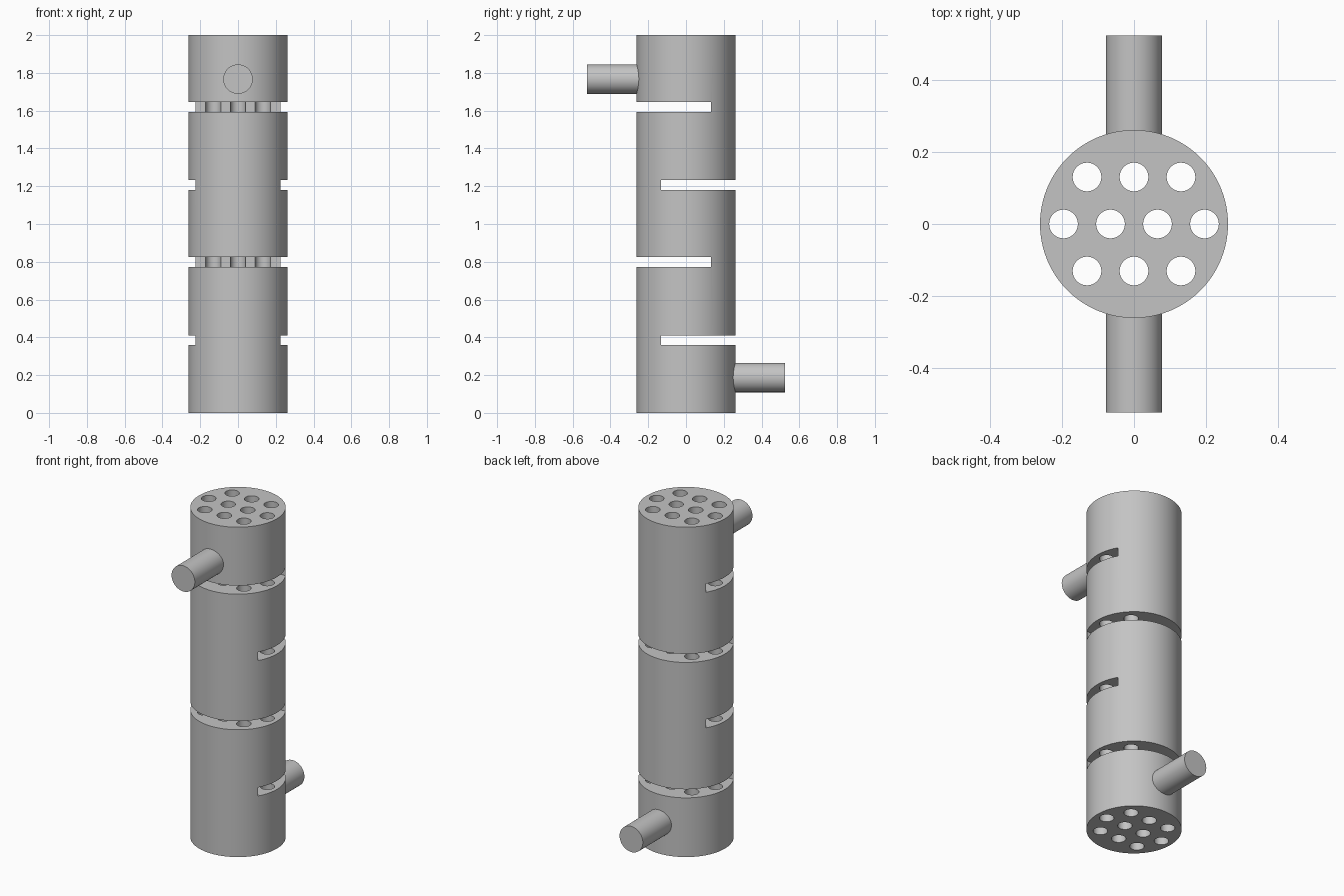
import bpy
from math import radians

if "Cube" in bpy.data.objects:
    bpy.data.objects.remove(bpy.data.objects["Cube"], do_unlink=True)

HEIGHT = 2.0
RADIUS = 0.262
HOLE_RADIUS = 0.04
SLOT_HEIGHT = 0.052
SLOT_REACH = 0.132

grey = bpy.data.materials.new("plain_grey")
grey.use_nodes = True
grey.diffuse_color = (0.55, 0.55, 0.55, 1)
grey.node_tree.nodes["Principled BSDF"].inputs["Base Color"].default_value = grey.diffuse_color


def finish(name):
    obj = bpy.context.object
    obj.name = name
    obj.data.materials.append(grey)
    return obj


def cylinder(name, radius, depth, location, sides, tilt=0):
    bpy.ops.mesh.primitive_cylinder_add(vertices=sides, radius=radius, depth=depth,
                                        location=location, rotation=(tilt, 0, 0))
    return finish(name)


def cut(target, cutter):
    cutter.hide_render = True
    mod = target.modifiers.new("cut", "BOOLEAN")
    mod.operation = "DIFFERENCE"
    mod.solver = "EXACT"
    mod.object = cutter
    bpy.context.view_layer.objects.active = target
    bpy.ops.object.modifier_apply(modifier=mod.name)
    bpy.data.objects.remove(cutter, do_unlink=True)


def smooth(obj):
    bpy.ops.object.select_all(action="DESELECT")
    obj.select_set(True)
    bpy.context.view_layer.objects.active = obj
    bpy.ops.object.shade_smooth_by_angle(angle=radians(30))


# Main shell
shell = cylinder("shell", RADIUS, HEIGHT, (0, 0, HEIGHT / 2), 96)

# Slots alternate between opening to the back and to the front
for i, z in enumerate((0.385, 0.798, 1.206, 1.62)):
    side = 1 if i % 2 == 0 else -1
    outer = 0.5
    bpy.ops.mesh.primitive_cube_add(size=1, location=(0, side * (outer - SLOT_REACH) / 2, z))
    slot = finish("slot_cutter")
    slot.scale = (1, outer + SLOT_REACH, SLOT_HEIGHT)
    bpy.context.view_layer.update()
    cut(shell, slot)

# Vertical tube holes: a row of four between two rows of three
spots = [(0.131 * k, y) for y in (-0.131, 0.131) for k in (-1, 0, 1)]
spots += [(0.131 * k, 0) for k in (-1.5, -0.5, 0.5, 1.5)]
for x, y in spots:
    cut(shell, cylinder("hole_cutter", HOLE_RADIUS, HEIGHT + 0.2, (x, y, HEIGHT / 2), 40))
smooth(shell)

# Side pipes, high at the front and low at the back
for name, side, z in (("front_pipe", -1, 1.767), ("back_pipe", 1, 0.187)):
    inner, outer = 0.21, 0.525
    pipe = cylinder(name, 0.078, outer - inner, (0, side * (inner + outer) / 2, z), 48, radians(90))
    smooth(pipe)
